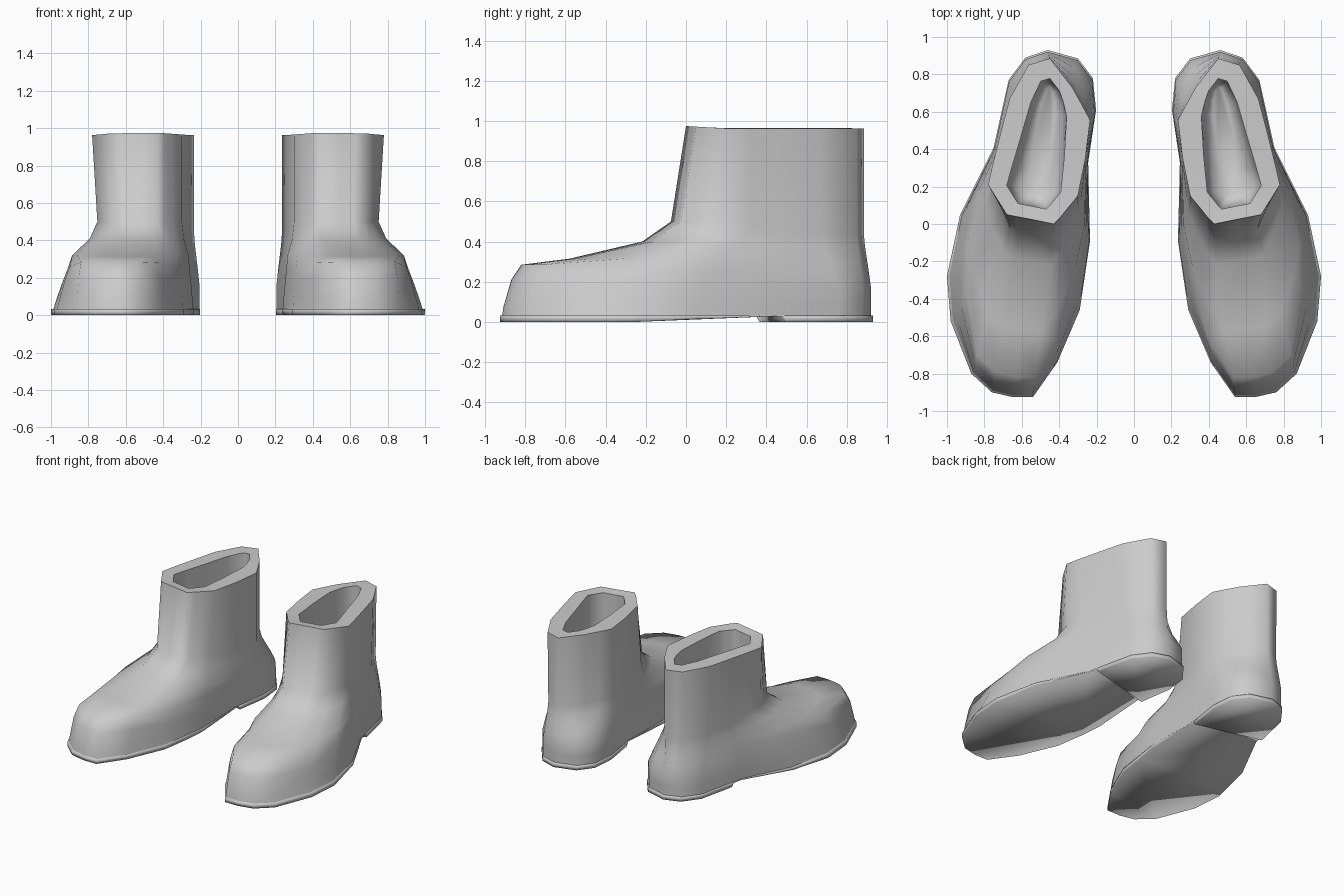
import bpy, bmesh
from mathutils import Vector

if "Cube" in bpy.data.objects:
    bpy.data.objects.remove(bpy.data.objects["Cube"])

# Outlines of the +x boot, matching points counter-clockwise from the toe
SOLE = [(.54, -.925), (.65, -.925), (.76, -.90), (.87, -.80), (.98, -.52), (1.0, -.28),
        (.93, .05), (.75, .41), (.67, .77), (.58, .89), (.46, .93), (.30, .885),
        (.22, .78), (.203, .61), (.245, .33), (.235, -.09), (.29, -.46), (.41, -.74)]
COLLAR = [(.43, 0), (.55, .025), (.63, .04), (.68, .05), (.73, .13), (.78, .21),
          (.755, .32), (.72, .46), (.665, .67), (.565, .85), (.45, .885), (.33, .73),
          (.28, .64), (.235, .556), (.26, .35), (.30, .15), (.35, .09), (.39, .04)]
# Wall profiles: (blend from sole to ankle outline, height)
TOE = [(0, .03), (.01, .08), (.055, .21), (.115, .285), (.40, .315), (.83, .40), (1, .50)]
SIDE = [(0, .03), (.08, .09), (.20, .17), (.33, .25), (.43, .32), (.83, .41), (1, .50)]
HEEL = [(0, .03), (0, .10), (0, .17), (.30, .25), (.60, .32), (.85, .38), (1, .44)]

grey = bpy.data.materials.new("rubber_grey")
grey.diffuse_color = (.6, .6, .6, 1)
grey.use_nodes = True
grey.node_tree.nodes["Principled BSDF"].inputs["Base Color"].default_value = grey.diffuse_color


def clamp(v):
    return max(0.0, min(1.0, v))


def finish(bm, name, angle):
    bmesh.ops.recalc_face_normals(bm, faces=bm.faces)
    mesh = bpy.data.meshes.new(name)
    bm.to_mesh(mesh)
    bm.free()
    mesh.materials.append(grey)
    ob = bpy.data.objects.new(name, mesh)
    bpy.context.collection.objects.link(ob)
    ob.modifiers.new("pair", 'MIRROR').use_mirror_merge = False
    bpy.ops.object.select_all(action='DESELECT')
    ob.select_set(True)
    bpy.context.view_layer.objects.active = ob
    bpy.ops.object.shade_smooth_by_angle(angle=angle)
    return ob


def wall_point(i, k):
    """Point of column i on ring k of the foot."""
    s, c = Vector(SOLE[i]), Vector(COLLAR[i])
    y = s.y
    s = Vector((.6 + (s.x - .6) * (.97 if s.x > .6 else .99), s.y * .99))
    front = clamp((.3 - c.y) / .25)
    ankle = Vector((.5 + (c.x - .5) * (.9 if c.x > .5 else 1), c.y - .075 * front))
    toe, heel = clamp((-.4 - y) / .4), clamp((y + .05) / .5)
    a, b, f = (Vector(p[k]) for p in (TOE, SIDE, HEEL))
    t, z = a * toe + f * heel + b * (1 - toe - heel)
    p = s.lerp(ankle, t)
    return p.x, p.y, z


def inner_ring(z, size):
    """Collar pulled towards the long axis of the opening, tighter at the back."""
    a, b = Vector((.53, .20)), Vector((.45, .70))
    d = b - a
    ring = []
    for c in COLLAR:
        p = Vector(c)
        t = clamp((p - a).dot(d) / d.dot(d))
        r = (a + d * t).lerp(p, size * (.6 - .18 * t))
        ring.append((r.x, r.y, z))
    return ring


# Upper: foot, shaft, rim and hollow inside as one loft
n = len(SOLE)
rings = [[wall_point(i, k) for i in range(n)] for k in range(len(TOE))]
rings.append([(c[0], c[1], .975 - .012 * clamp(c[1] * 5)) for c in COLLAR])
rings += [inner_ring(z, s) for z, s in ((.965, 1), (.45, 1), (.22, .95), (.15, .75), (.12, .4))]
bm = bmesh.new()
loops = [[bm.verts.new(p) for p in ring] for ring in rings]
for lo, hi in zip(loops, loops[1:]):
    for i in range(n):
        j = (i + 1) % n
        bm.faces.new((lo[i], lo[j], hi[j], hi[i]))
bm.faces.new(loops[0])
bm.faces.new(loops[-1])
finish(bm, "boot_upper", 1.3)

# Sole: flat plate with a raised arch and a slanted heel step
bm = bmesh.new()
base = bm.faces.new([bm.verts.new((x, y, 0)) for x, y in SOLE])
top = bmesh.ops.extrude_face_region(bm, geom=[base])['geom']
for v in top:
    if isinstance(v, bmesh.types.BMVert):
        v.co.z = .033
slant = Vector((-.13, .5, 0)).normalized()
step = Vector((.24, .35, 0))
for co, no in ((Vector((0, -.25, 0)), Vector((0, 1, 0))), (step, slant), (step + slant * .015, slant)):
    bmesh.ops.bisect_plane(bm, geom=bm.verts[:] + bm.edges[:] + bm.faces[:],
                           plane_co=co, plane_no=no, dist=1e-5)
for v in bm.verts:
    if v.co.z < .01 and (v.co - step).dot(slant) < .008:
        v.co.z = .027 * clamp((v.co.y + .25) / .6)
finish(bm, "boot_sole", 1.75)
